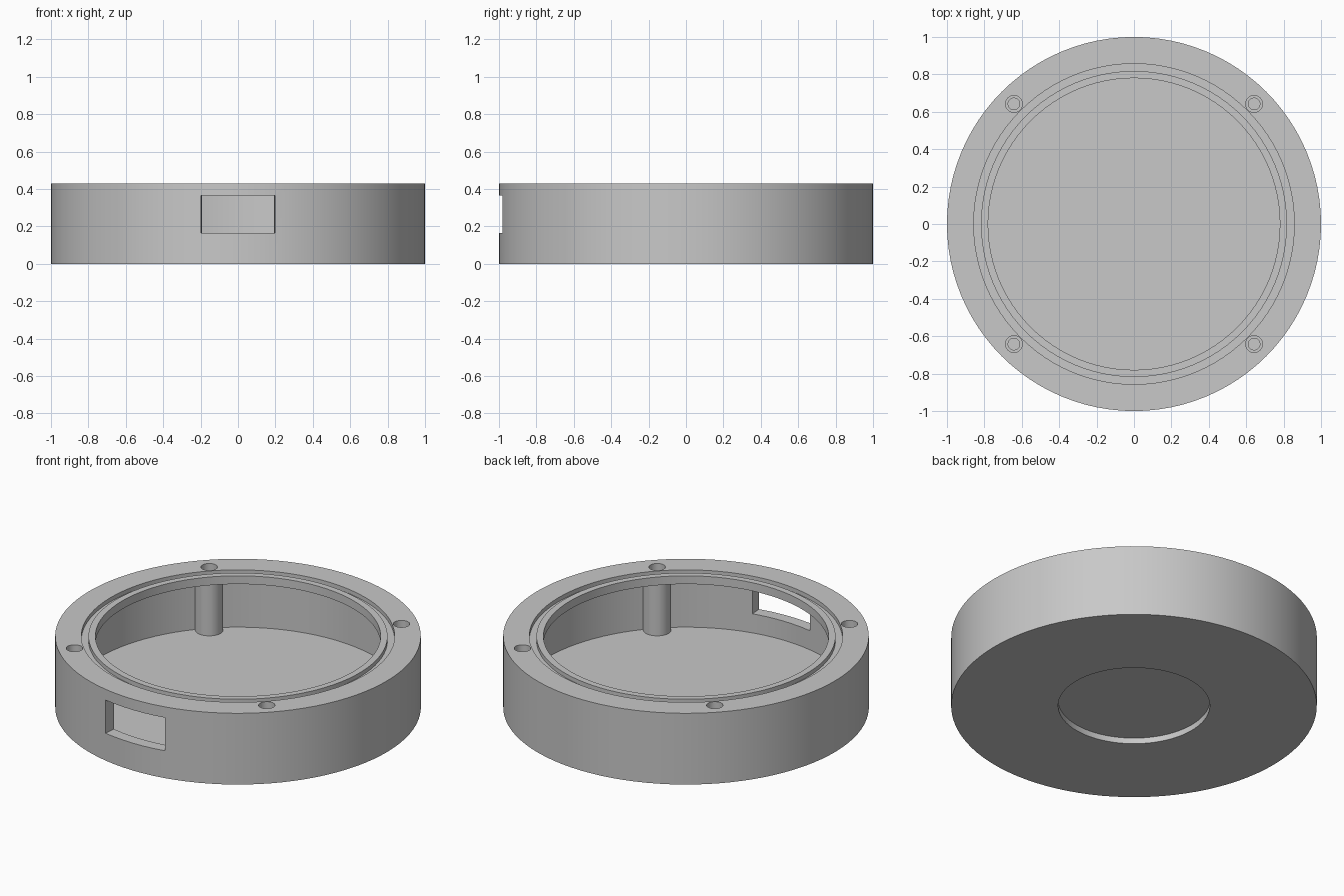
import bpy, bmesh, math
from mathutils import Vector

if "Cube" in bpy.data.objects:
    bpy.data.objects.remove(bpy.data.objects["Cube"], do_unlink=True)

HEIGHT = 0.43
FLOOR = 0.05
SEGMENTS = 96
SCREW_RADIUS = 0.908

grey = bpy.data.materials.new("plain grey")
grey.use_nodes = True
colour = (0.58, 0.58, 0.58, 1)
grey.diffuse_color = colour
grey.node_tree.nodes["Principled BSDF"].inputs["Base Color"].default_value = colour


def add_object(name, bm):
    bmesh.ops.recalc_face_normals(bm, faces=bm.faces)
    mesh = bpy.data.meshes.new(name)
    bm.to_mesh(mesh)
    bm.free()
    mesh.materials.append(grey)
    obj = bpy.data.objects.new(name, mesh)
    bpy.context.collection.objects.link(obj)
    return obj


def lathe(name, profile, centre=(0, 0), segments=SEGMENTS):
    """Turn a (radius, height) profile, starting and ending on the axis."""
    bm = bmesh.new()
    verts = [bm.verts.new((r, 0, z)) for r, z in profile]
    edges = [bm.edges.new(pair) for pair in zip(verts, verts[1:])]
    bmesh.ops.spin(bm, geom=verts + edges, cent=(0, 0, 0), axis=(0, 0, 1),
                   angle=math.tau, steps=segments)
    bmesh.ops.remove_doubles(bm, verts=bm.verts, dist=1e-4)
    bmesh.ops.translate(bm, verts=bm.verts, vec=Vector((*centre, 0)))
    return add_object(name, bm)


def combine(target, tool, operation):
    mod = target.modifiers.new(tool.name, 'BOOLEAN')
    mod.operation = operation
    mod.solver = 'EXACT'
    mod.object = tool
    bpy.context.view_layer.objects.active = target
    bpy.ops.object.modifier_apply(modifier=mod.name)
    bpy.data.objects.remove(tool, do_unlink=True)


# Round housing: recessed base, seal groove, inward lip and hollow inside
housing = lathe("housing", [
    (0, 0.035), (0.415, 0.035), (0.415, 0), (1, 0), (1, HEIGHT),
    (0.857, HEIGHT), (0.857, 0.405), (0.818, 0.405), (0.818, HEIGHT),
    (0.78, HEIGHT), (0.78, 0.38), (0.93, 0.38), (0.93, FLOOR), (0, FLOOR)])

# Four screw pillars, then their stepped holes
corners = [(SCREW_RADIUS * math.cos(a), SCREW_RADIUS * math.sin(a))
           for a in (math.radians(45 + 90 * i) for i in range(4))]
for corner in corners:
    pillar = lathe("pillar", [(0, 0.04), (0.077, 0.04), (0.077, 0.39), (0, 0.39)],
                   corner, 32)
    combine(housing, pillar, 'UNION')
for corner in corners:
    hole = lathe("screw_hole", [(0, 0.1), (0.031, 0.1), (0.031, 0.3), (0.045, 0.3),
                                (0.045, 0.5), (0, 0.5)], corner, 32)
    combine(housing, hole, 'DIFFERENCE')

# Front port, slightly narrower towards the inside
bm = bmesh.new()
outline = [(-0.206, -1.06), (0.206, -1.06), (0.188, -0.86), (-0.188, -0.86)]
face = bm.faces.new([bm.verts.new((x, y, 0.165)) for x, y in outline])
top = bmesh.ops.extrude_face_region(bm, geom=[face])["geom"]
bmesh.ops.translate(bm, vec=(0, 0, 0.2),
                    verts=[v for v in top if isinstance(v, bmesh.types.BMVert)])
combine(housing, add_object("port_cutter", bm), 'DIFFERENCE')

# Smooth round walls with crisp rims
bpy.ops.object.select_all(action='DESELECT')
housing.select_set(True)
bpy.context.view_layer.objects.active = housing
bpy.ops.object.shade_smooth_by_angle(angle=math.radians(30))
